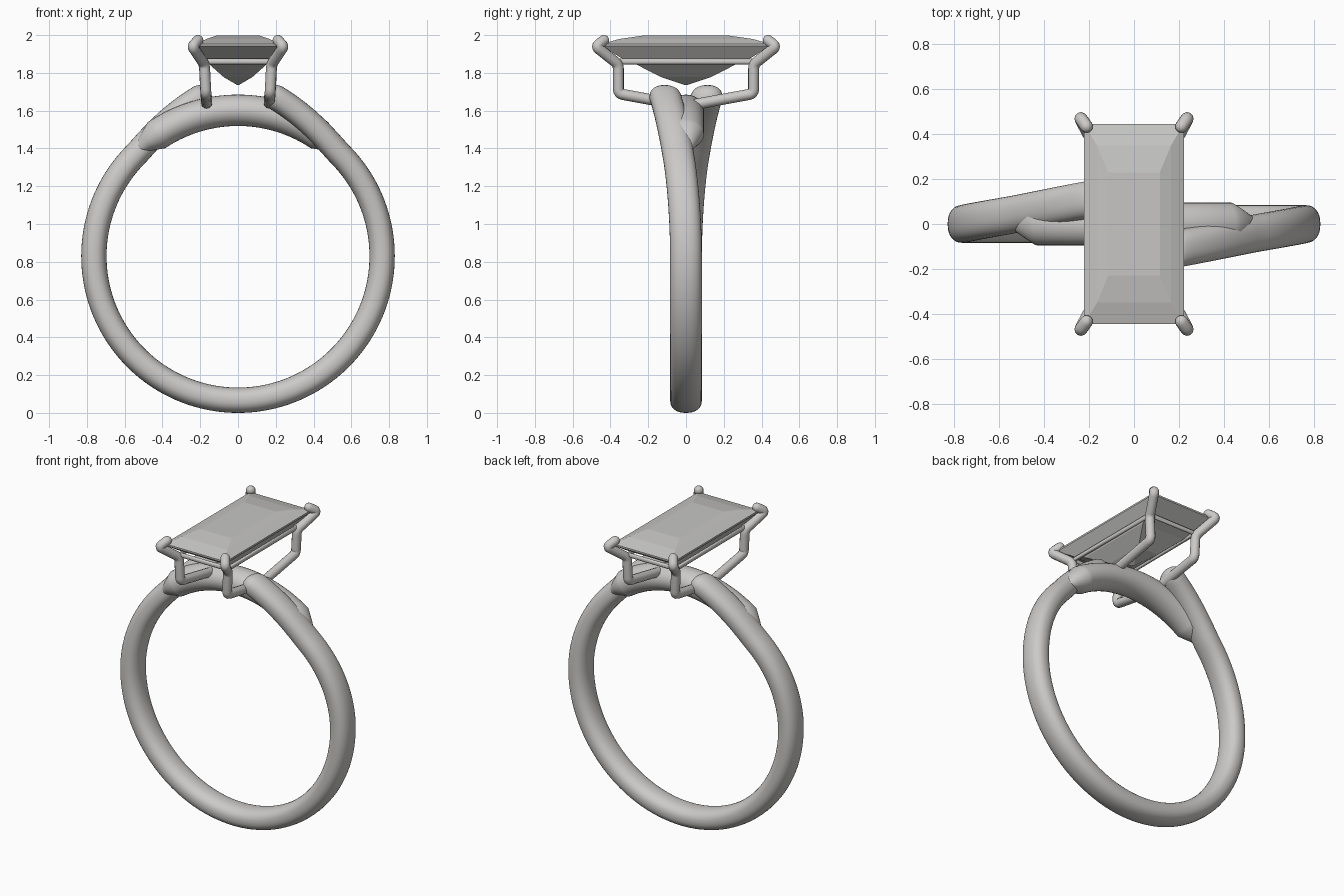
import bpy
import bmesh
import math
from mathutils import Vector

cube = bpy.data.objects.get("Cube")
if cube:
    bpy.data.objects.remove(cube, do_unlink=True)


def material(name, color):
    m = bpy.data.materials.new(name)
    m.use_nodes = True
    m.diffuse_color = color
    m.node_tree.nodes["Principled BSDF"].inputs["Base Color"].default_value = color
    return m


metal = material("pale metal", (0.60, 0.59, 0.575, 1))
stone = material("grey stone", (0.57, 0.565, 0.55, 1))
RING_Z = 0.83


def loft(name, rings, mat, smooth=True):
    """Skin closed rings of points and cap both ends."""
    bm = bmesh.new()
    loops = [[bm.verts.new(p) for p in ring] for ring in rings]
    n = len(loops[0])
    for a, b in zip(loops, loops[1:]):
        for i in range(n):
            j = (i + 1) % n
            bm.faces.new((a[i], a[j], b[j], b[i]))
    bm.faces.new(loops[0])
    bm.faces.new(loops[-1])
    bmesh.ops.recalc_face_normals(bm, faces=bm.faces)
    mesh = bpy.data.meshes.new(name)
    bm.to_mesh(mesh)
    bm.free()
    ob = bpy.data.objects.new(name, mesh)
    bpy.context.collection.objects.link(ob)
    mesh.materials.append(mat)
    if smooth:
        bpy.ops.object.select_all(action='DESELECT')
        ob.select_set(True)
        bpy.context.view_layer.objects.active = ob
        bpy.ops.object.shade_smooth_by_angle(angle=math.radians(35))
    return ob


def sweep(name, path, angles, half_r, half_y, scale, power=2.0, sides=32):
    """Sweep a rounded section along path(angle) in the upright plane."""
    rings = []
    for a in angles:
        c = path(a)
        t = path(a + 0.1) - path(a - 0.1)
        normal = Vector((t.z, 0, -t.x)).normalized()
        s = scale(a)
        ring = []
        for k in range(sides):
            w = math.tau * k / sides
            u = math.copysign(abs(math.cos(w)) ** (2 / power), math.cos(w))
            v = math.copysign(abs(math.sin(w)) ** (2 / power), math.sin(w))
            ring.append(c + normal * (half_r * s * u) + Vector((0, half_y * s * v, 0)))
        rings.append(ring)
    return loft(name, rings, metal)


# Band: open loop whose two ends lift and pass each other front and back
END = 80.5


def band_path(a):
    left = a < -90
    b = -180 - a if left else a
    r = 0.763 + 0.112 * max(0, (b - 45) / 34) ** 1.5
    y = -0.115 * max(0, b / 79) ** 1.8
    side = -1 if left else 1
    return Vector((side * r * math.cos(math.radians(b)), side * y,
                   RING_Z + r * math.sin(math.radians(b))))


def band_scale(a):
    b = -180 - a if a < -90 else a
    k = min(1, max(0, (b - END + 4) / 4))
    return max(0.05, math.sqrt(1 - k * k))


half = [-90 + (END - 4 + 90) * i / 72 for i in range(73)]
half += [END - 4 + 4 * math.sin(math.radians(15 * i)) for i in range(1, 7)]
angles = [-180 - a for a in reversed(half)] + half[1:]
sweep("band", band_path, angles, 0.067, 0.084, band_scale, power=2.3)


# Bridge: thicker arc under the head with pointed ends
def bridge_path(a):
    r = math.radians(a)
    return Vector((0.772 * math.cos(r), 0, RING_Z + 0.772 * math.sin(r)))


def bridge_scale(a):
    return min(1, 1 - 0.75 * (abs(a - 90) - 34) / 10)


sweep("bridge", bridge_path, [46, 51] + list(range(56, 125, 2)) + [129, 134],
      0.083, 0.095, bridge_scale)


# Wires: prongs and rail
def rounded(points, d=0.025):
    """Replace each inner corner by a short curve."""
    pts = [Vector(p) for p in points]
    out = [pts[0]]
    for a, b, c in zip(pts, pts[1:], pts[2:]):
        p = b + (a - b).normalized() * d
        q = b + (c - b).normalized() * d
        out += [p.lerp(b, t).lerp(b.lerp(q, t), t) for t in (0, 0.25, 0.5, 0.75, 1)]
    return out + [pts[-1]]


def wire(name, pts, radius, closed=False):
    pts = list(pts)
    radii = [1.0] * len(pts)
    if not closed:
        # Domed tip
        d = (pts[-1] - pts[-2]).normalized()
        tip = pts[-1]
        for deg in (25, 50, 70, 85):
            w = math.radians(deg)
            pts.append(tip + d * radius * math.sin(w))
            radii.append(math.cos(w))
    cu = bpy.data.curves.new(name, 'CURVE')
    cu.dimensions = '3D'
    cu.bevel_depth = radius
    cu.bevel_resolution = 4
    cu.use_fill_caps = True
    sp = cu.splines.new('POLY')
    sp.points.add(len(pts) - 1)
    for point, p, r in zip(sp.points, pts, radii):
        point.co = (p.x, p.y, p.z, 1)
        point.radius = r
    sp.use_cyclic_u = closed
    cu.materials.append(metal)
    ob = bpy.data.objects.new(name, cu)
    bpy.context.collection.objects.link(ob)
    bpy.ops.object.select_all(action='DESELECT')
    ob.select_set(True)
    bpy.context.view_layer.objects.active = ob
    bpy.ops.object.convert(target='MESH')
    bpy.ops.object.shade_smooth_by_angle(angle=math.radians(50))


prong = [(0.165, 0.03, 1.63), (0.17, 0.358, 1.69), (0.178, 0.358, 1.845),
         (0.242, 0.478, 1.94), (0.212, 0.435, 1.972)]
for sx, side in ((1, "left"), (-1, "right")):
    for sy, end in ((-1, "front"), (1, "back")):
        wire(f"{end}_{side}_prong",
             rounded([(sx * x, sy * y, z) for x, y, z in prong]), 0.029)

wire("rail", [Vector((sx * 0.175, sy * 0.355, 1.86))
              for sx, sy in ((1, 1), (-1, 1), (-1, -1), (1, -1))], 0.015, closed=True)

# Step-cut stone: stacked rectangles from table to point
steps = [(0.115, 0.23, 1.997), (0.165, 0.35, 1.98), (0.222, 0.445, 1.954),
         (0.222, 0.445, 1.943), (0.172, 0.345, 1.88), (0.155, 0.27, 1.848),
         (0.075, 0.13, 1.777), (0.003, 0.003, 1.735)]
loft("stone", [[(x, y, z), (-x, y, z), (-x, -y, z), (x, -y, z)] for x, y, z in steps],
     stone, smooth=False)
